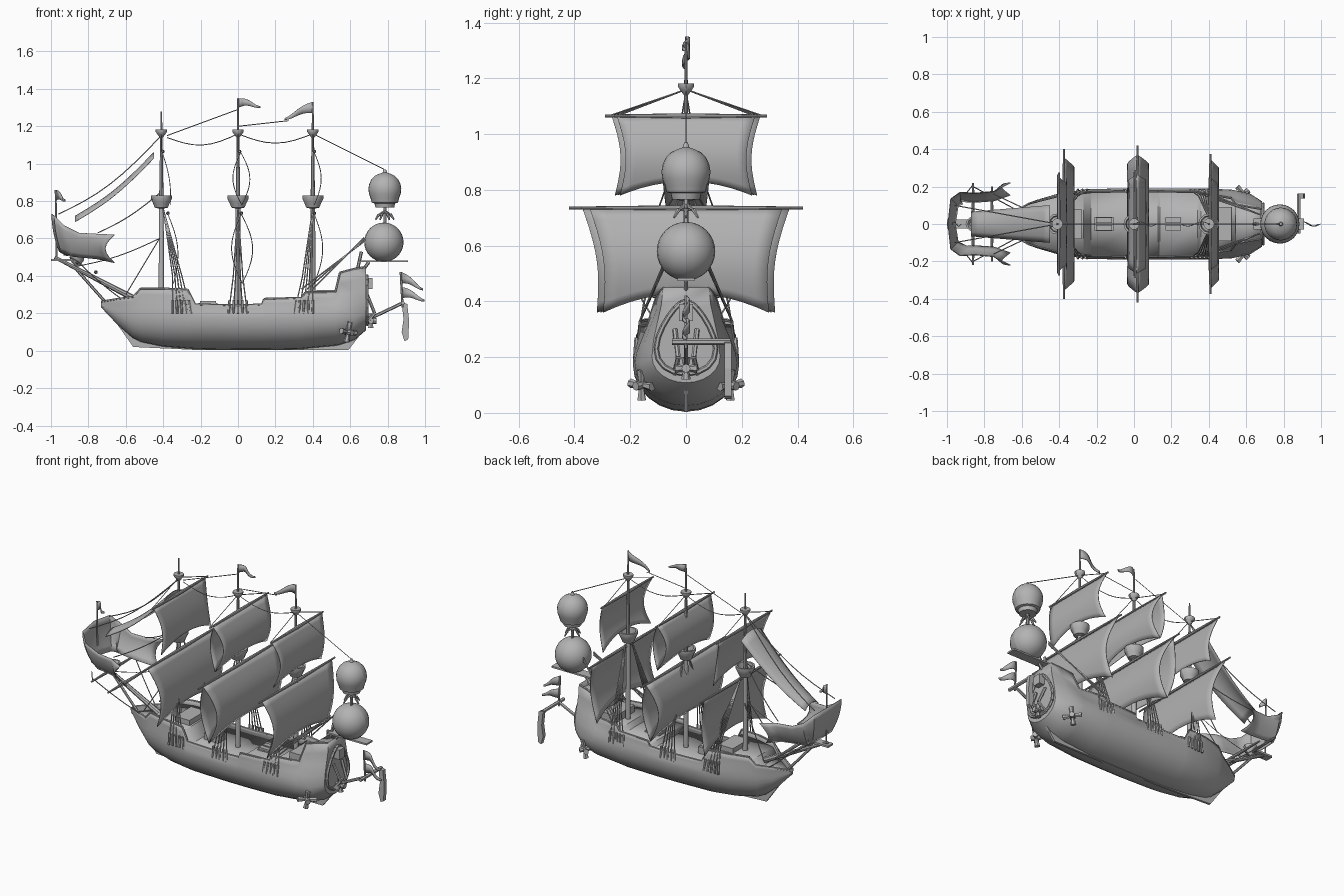
import bpy, bmesh
from math import sin, cos, pi, radians
from mathutils import Vector, Matrix

cube = bpy.data.objects.get("Cube")
if cube:
    bpy.data.objects.remove(cube)
grey = bpy.data.materials.new("plain_grey")
grey.use_nodes = True
grey.diffuse_color = (0.45, 0.45, 0.45, 1)
grey.node_tree.nodes["Principled BSDF"].inputs["Base Color"].default_value = grey.diffuse_color

def finish(name, bm, smooth=True, thick=0):
    bmesh.ops.recalc_face_normals(bm, faces=bm.faces)
    mesh = bpy.data.meshes.new(name)
    bm.to_mesh(mesh)
    bm.free()
    mesh.materials.append(grey)
    ob = bpy.data.objects.new(name, mesh)
    bpy.context.collection.objects.link(ob)
    if thick:
        mod = ob.modifiers.new("thickness", "SOLIDIFY")
        mod.thickness, mod.offset = thick, 0
    if smooth:
        bpy.ops.object.select_all(action="DESELECT")
        ob.select_set(True)
        bpy.context.view_layer.objects.active = ob
        bpy.ops.object.shade_smooth_by_angle(angle=radians(40))

def rods(name, paths, r, r2=None, sides=6):
    bm = bmesh.new()
    for path in paths:
        for p, q in zip(path, path[1:]):
            p, q = Vector(p), Vector(q)
            turn = (q - p).to_track_quat("Z", "Y").to_matrix().to_4x4()
            bmesh.ops.create_cone(bm, cap_ends=True, segments=sides, radius1=r, radius2=r2 or r,
                                  depth=(q - p).length, matrix=Matrix.Translation((p + q) / 2) @ turn)
    finish(name, bm)

def rope(p, q, sag=0.0, n=8):
    p, q = Vector(p), Vector(q)
    return [p.lerp(q, i / n) - Vector((0, 0, sag * sin(pi * i / n))) for i in range(n + 1)]

def sheet(name, func, nu, nv, thick=0.004):
    bm = bmesh.new()
    grid = [[bm.verts.new(func(i / nu, j / nv)) for j in range(nv + 1)] for i in range(nu + 1)]
    for a, b in zip(grid, grid[1:]):
        for j in range(nv):
            bm.faces.new((a[j], b[j], b[j + 1], a[j + 1]))
    finish(name, bm, thick=thick)

def box(name, centre, size):
    bm = bmesh.new()
    bmesh.ops.create_cube(bm, size=1, matrix=Matrix.Translation(centre) @ Matrix.Diagonal((*size, 1)))
    finish(name, bm, False)

def plate(name, points, y, thick):
    bm = bmesh.new()
    bm.faces.new([bm.verts.new((x, y, z)) for x, z in points])
    finish(name, bm, False, thick)

def lathe(name, profile, centre, n=24):
    def point(u, v):
        r, z = profile[round(v * (len(profile) - 1))]
        return Vector(centre) + Vector((r * cos(2 * pi * u), r * sin(2 * pi * u), z))
    sheet(name, point, n, len(profile) - 1, 0)

# Hull stations: x, keel z, belly half width, belly z, rail half width, rail z
stations = [
    (-.73, .235, .010, .25, .012, .265), (-.64, .14, .06, .21, .065, .28), (-.56, .07, .11, .20, .11, .29),
    (-.52, .05, .125, .20, .12, .335), (-.40, .025, .16, .19, .15, .335), (-.27, .015, .18, .18, .165, .33),
    (-.23, .012, .183, .18, .17, .25), (0, .008, .187, .175, .175, .245), (.13, .008, .187, .175, .174, .25),
    (.14, .008, .187, .175, .174, .28), (.34, .012, .187, .175, .170, .285), (.36, .015, .186, .175, .165, .315),
    (.52, .03, .18, .18, .138, .315), (.545, .035, .175, .18, .105, .42), (.62, .06, .158, .18, .09, .44),
    (.68, .11, .12, .20, .08, .45)]

def half_section(s):
    x, k, w, b, rw, rz = s
    low = [(x, w * sin(a * pi / 12), b - (b - k) * cos(a * pi / 12)) for a in range(7)]
    return low + [(x, w + (rw - w) * (1 - cos(pi * t / 4)) / 2, b + (rz - b) * t / 4) for t in range(1, 5)]

bm = bmesh.new()
rows = []
for s in stations:
    half = half_section(s)
    rows.append([bm.verts.new(p) for p in [(x, -y, z) for x, y, z in reversed(half[1:])] + half])
for a, b in zip(rows, rows[1:]):
    for j in range(len(a) - 1):
        bm.faces.new((a[j], b[j], b[j + 1], a[j + 1]))
bm.faces.new(rows[0])
bm.faces.new(rows[-1])
finish("hull", bm, thick=0.008)

def deck_point(u, v):
    x, k, w, b, rw, rz = stations[round(u * (len(stations) - 1))]
    return (x, (2 * v - 1) * rw, rz - 0.035)

sheet("deck", deck_point, len(stations) - 1, 2)
plate("keel", [(-.73, .26), (-.56, .02), (-.2, .003), (.59, .003), (.68, .12), (.5, .1), (-.4, .1)], 0, .014)
for side in (1, -1):
    rods("side_rail", [[(s[0], side * s[4], s[5] - .003) for s in stations]], .006)

# Deck fittings
for x in (-.16, .21):
    box("deck_hatch", (x, 0, .235), (.1, .075, .04))
    for y in (-.02, .02):
        box("hatch_lid", (x, y, .26), (.085, .03, .012))
box("fore_cabin", (-.33, 0, .31), (.1, .16, .04))
box("aft_cabin", (.47, 0, .3), (.1, .18, .05))

# Stern oval frame, window and brackets
def oval(u, r):
    a = 2 * pi * u
    return (.69, r * .1 * cos(a) * (1 - .4 * sin(a)), .27 + r * .13 * sin(a))

rods("stern_oval_frame", [[oval(i / 20, 1) for i in range(21)]], .009)
box("stern_lantern", (.7, 0, .36), (.04, .05, .06))
for y in (-.04, .04):
    rods("stern_bracket", [[(.68, y, .14), (.73, y * .7, .2), (.69, y, .3)]], .009)

# Masts with lookout platforms
masts = [(-.41, 1.28), (0, 1.35), (.40, 1.33)]
for x, top in masts:
    rods("mast", [[(x, 0, .1), (x, 0, .8)]], .016, .013, 10)
    rods("topmast", [[(x, 0, .8), (x, 0, top)]], .012, .004, 8)
    lathe("lookout_basket", [(.012, -.04), (.035, -.035), (.045, -.01), (.056, .012), (.056, .03), (.045, .03),
                             (.04, -.005), (.01, -.005)], (x, 0, .8), 12)
    lathe("upper_platform", [(.008, -.03), (.022, -.012), (.03, .0), (.03, .012), (.006, .012)], (x, 0, 1.17), 10)

# Square sails and their yards
def sail(name, x, bulge, tilt, top, bottom, wide_top, wide_bottom, arch):
    def point(u, v):
        s = 2 * u - 1
        z = top + (bottom - top) * v + arch * (1 - s * s) * v
        f = (top - z) / (top - bottom)
        y = s * (wide_top + (wide_bottom - wide_top) * v - .025 * sin(pi * v))
        return (x + bulge * sin(pi * f) + tilt * f, y, z)
    sheet(name, point, 12, 10)

for x, bulge, tilt, k in ((-.375, .038, .03, .96), (.018, .058, .005, 1), (.018, -.055, .005, 1), (.408, .045, 0, .93)):
    sail("lower_sail", x, bulge, tilt, .73, .36, .37 * k, .32 * k, .07)
for x, bulge, tilt, k in ((-.405, .015, .045, .96), (.015, .046, .005, 1), (.015, -.045, .005, 1), (.408, .037, 0, .93)):
    sail("upper_sail", x, bulge, tilt, 1.06, .78, .265 * k, .255 * k, .05)

def yard(name, x, z, half):
    for s in (1, -1):
        rods(name, [[(x, 0, z), (x, s * half, z)]], .01, .005, 8)

for (x, top), half, shift in zip(masts, (.40, .42, .375), (.035, .018, .008)):
    yard("lower_yard", x + shift, .735, half)
    yard("upper_yard", x + .008, 1.065, half * .69)
    for s in (1, -1):
        rods("yard_lift", [rope((x, 0, 1.16), (x, s * half * .66, 1.065))], .0025, sides=4)

# Shrouds and deadeyes at the hull sides, running up close to the masts
for x, lean, head in ((-.3, -.05, -.4), (0, 0, 0), (.35, .04, .4)):
    for s in (1, -1):
        feet = [x + d for d in (-.05, -.025, 0, .025, .05)]
        rods("shrouds", [[(f, s * .183, .2), (f * .5 + (x + lean) * .5, s * .15, .4),
                          (head, s * .03, .76)] for f in feet], .0035, sides=5)
        rods("deadeyes", [[(f, s * .183, .2), (f * .9 + (x + lean) * .1, s * .178, .27)] for f in feet], .007)
for s in (1, -1):
    rods("balloon_tether", [rope((.34 + .03 * k, s * .165, .33), (.675, s * .05, .585 + .01 * k)) for k in range(3)], .004)

# Long rigging lines
rods("rigging", [rope((-.38, 0, 1.14), (0, 0, 1.16), .05), rope((-.38, 0, 1.15), (0, 0, 1.29)),
                 rope((0, 0, 1.16), (.4, 0, 1.16), .05), rope((0, 0, 1.2), (.27, 0, 1.23)),
                 rope((.4, 0, 1.16), (.78, 0, .97)), rope((-.42, 0, .6), (-.87, 0, .45), .02)], .0025, sides=4)
for s in (1, -1):
    rods("bow_rigging", [rope((-.41, 0, 1.15), (-.96, s * .1, .73), .05), rope((-.41, 0, .85), (-.75, s * .16, .63), .02),
                         rope((-.42, s * .02, .6), (-.6, s * .08, .3)), rope((-.6, s * .06, .26), (-.86, s * .2, .48), .01),
                         rope((-.86, s * .21, .48), (-.9, s * .16, .5))], .003, sides=5)

# Bowsprit, its yards and foot platform
rods("bowsprit", [[(-.5, 0, .25), (-.98, 0, .5)]], .018, .009, 8)
rods("bowsprit_brace", [[(-.7, 0, .25), (-.86, 0, .43)]], .008)
yard("bowsprit_yard", -.86, .47, .22)
yard("bowsprit_yard", -.76, .42, .2)
box("bow_platform", (-.93, 0, .485), (.14, .05, .012))
lathe("bow_nest", [(.01, -.03), (.035, 0), (.04, .03), (.03, .03), (.01, 0)], (-.86, 0, .48), 10)
rods("bow_flag_pole", [[(-.97, 0, .49), (-.975, 0, .86)]], .005)

# Wrap-around bow sail: x, half width, top z, bottom z
bow_path = [(-.66, .22, .62, .47), (-.75, .175, .625, .49), (-.85, .165, .63, .50),
            (-.93, .17, .67, .51), (-.98, .135, .72, .52), (-.995, 0, .73, .53)]

def bow_point(u, v):
    near = min(u, 1 - u) * 10
    i = min(int(near), 4)
    x, y, top, bottom = Vector(bow_path[i]).lerp(Vector(bow_path[i + 1]), near - i)
    notch = .05 * sin(pi * v) * max(0, 1 - near)
    return (x - notch + .04 * v * v * (near > 3), (1 if u < .5 else -1) * y * (1 - .3 * v * v), top + (bottom - top) * v)

sheet("bow_sail", bow_point, 20, 6)

# Long staysail between foremast and bow sail
sheet("staysail", lambda u, v: (-.45 - .42 * u, (2 * v - 1) * (.1 - .035 * u),
                                1.06 - .34 * u - .03 * sin(pi * u) - .03 * (2 * v - 1) ** 2), 12, 6)

# Pennants
def flag(name, x, z, length, drop, height):
    sheet(name, lambda u, v: (x + length * u, .012 * sin(2 * pi * u),
                              z + drop * u - height * (v - .5) * (1.2 - u) + .008 * sin(5 * u)), 8, 2)

flag("mid_pennant", .005, 1.325, .115, -.015, .04)
flag("aft_pennant", .40, 1.30, -.15, -.055, .05)
flag("bow_pennant", -.975, .83, .05, -.02, .05)
flag("upper_steering_pennant", .872, .39, .115, -.055, .05)
flag("lower_steering_pennant", .875, .31, .122, -.035, .05)

# Two balloons above the stern platform
box("balloon_platform", (.775, 0, .478), (.27, .06, .01))
rods("platform_brace", [[(.66, 0, .42), (.7, 0, .475)], [(.64, 0, .44), (.66, 0, .53)]], .009)
lathe("lower_balloon", [(.105 * sin(pi * i / 16), -.105 * cos(pi * i / 16)) for i in range(17)], (.78, 0, .58))
lathe("upper_balloon", [(0, -.095), (.05, -.095), (.055, -.072), (.07, -.068), (.076, -.045), (.085, -.02), (.088, .005),
                        (.084, .03), (.072, .056), (.053, .075), (.03, .086), (.012, .092), (.006, .11)], (.785, 0, .86))
rods("balloon_stem", [[(.785, 0, .68), (.785, 0, .78)]], .009)
for k in range(6):
    c, s = cos(k * pi / 3), sin(k * pi / 3)
    rods("balloon_leaf", [[(.785, 0, .745), (.785 + .03 * c, .03 * s, .73), (.785 + .05 * c, .05 * s, .7)]], .008, .004)

# Side propellers and stern propeller
def propeller(centre, axis, r):
    c, axis = Vector(centre), Vector(axis).normalized()
    e1 = axis.orthogonal().normalized()
    e2 = axis.cross(e1)
    rods("propeller_hub", [[c - axis * .03, c + axis * .03]], .016, sides=8)
    rods("propeller_blades", [[c, c + (e1 * a + e2 * b) * r * .7] for a in (1, -1) for b in (1, -1)], .008, .017)

for s in (1, -1):
    propeller((.59, s * .16, .1), (1, s, -.2), .055)
propeller((.71, 0, .16), (1, 0, 0), .04)

# Steering arm with crossbar, post and hanging blade
rods("steering_arm", [[(.68, 0, .16), (.88, 0, .255)]], .009)
rods("steering_crossbar", [[(.88, -.05, .255), (.88, .16, .255)]], .011)
rods("steering_post", [[(.88, 0, .23), (.87, 0, .42)]], .006)
plate("steering_blade", [(.875, .26), (.905, .25), (.915, .16), (.91, .06), (.89, .05), (.875, .1), (.885, .17)], .15, .025)
